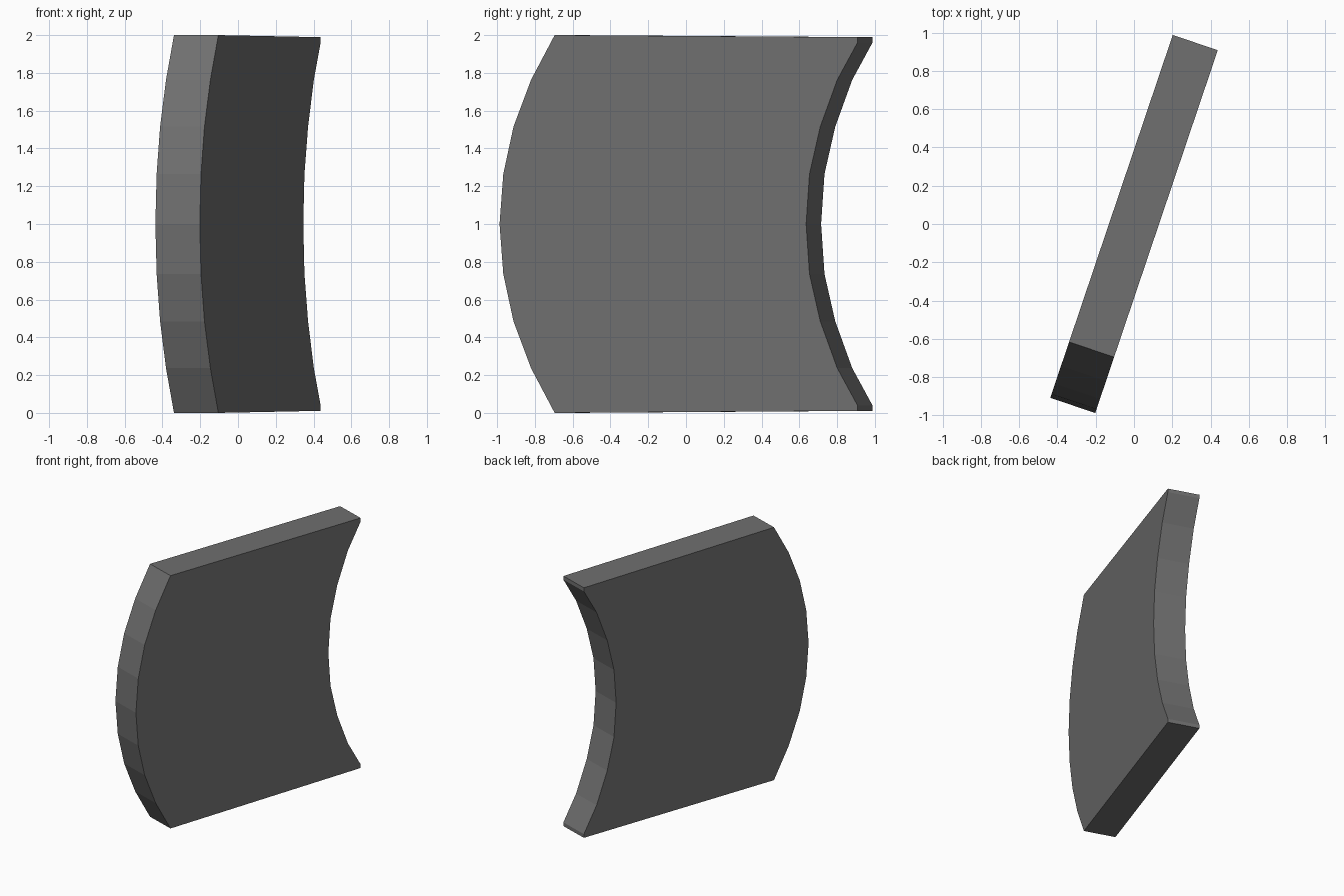
import bpy, bmesh, math

if "Cube" in bpy.data.objects:
    bpy.data.objects.remove(bpy.data.objects["Cube"])

# Lower half of the side profile (distance along panel, height); mirrored about z = 1
bulge = [(-1.0, 1.0), (-0.979, 0.735), (-0.922, 0.485), (-0.824, 0.237), (-0.692, 0.0)]
hollow = [(1.0, 0.011), (1.0, 0.04), (0.887, 0.237), (0.792, 0.485), (0.732, 0.735), (0.713, 1.0)]
lower = bulge + hollow
upper = [(u, 2 - z) for u, z in reversed(lower[1:-1])]
profile = lower + upper

# Plan direction of the panel and its thickness
angle = math.atan2(1.895, 0.64)
c, s = math.cos(angle), math.sin(angle)
half = 0.124


def place(u, v, z):
    return (u * c + v * s, u * s - v * c, z)


# Curved panel: extruded profile
bm = bmesh.new()
near = [bm.verts.new(place(u, half, z)) for u, z in profile]
far = [bm.verts.new(place(u, -half, z)) for u, z in profile]
bm.faces.new(near)
bm.faces.new(far[::-1])
n = len(profile)
for i in range(n):
    j = (i + 1) % n
    bm.faces.new((near[i], far[i], far[j], near[j]))
bmesh.ops.recalc_face_normals(bm, faces=bm.faces)
mesh = bpy.data.meshes.new("curved_panel")
bm.to_mesh(mesh)
bm.free()

# Dark grey finish
dark = bpy.data.materials.new("dark_grey")
dark.diffuse_color = (0.16, 0.16, 0.16, 1)
dark.use_nodes = True
dark.node_tree.nodes["Principled BSDF"].inputs["Base Color"].default_value = dark.diffuse_color
mesh.materials.append(dark)
bpy.context.collection.objects.link(bpy.data.objects.new("curved_panel", mesh))
